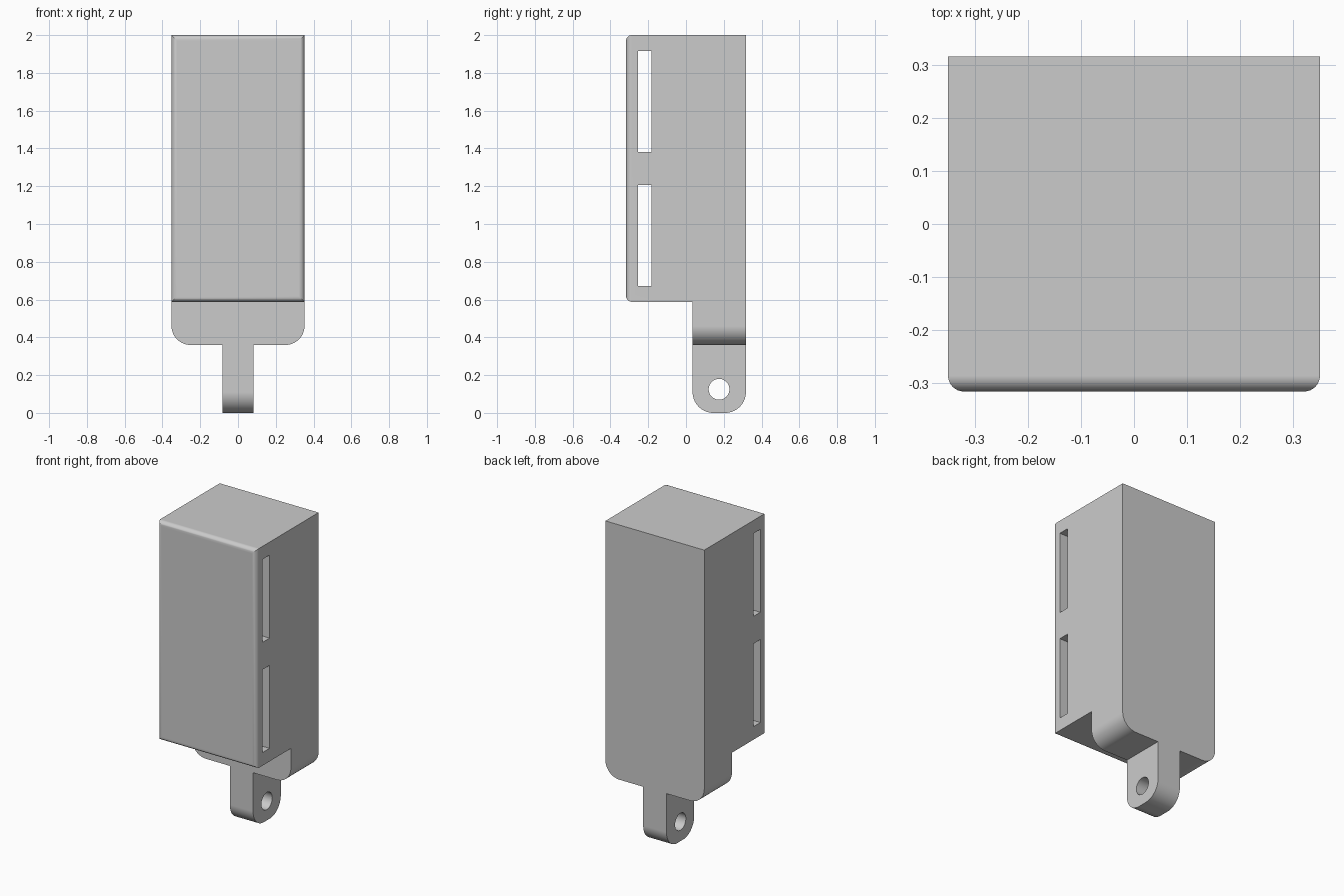
import bpy, bmesh, math
from mathutils import Matrix, Vector

if "Cube" in bpy.data.objects:
    bpy.data.objects.remove(bpy.data.objects["Cube"])

grey = bpy.data.materials.new("plain grey")
grey.use_nodes = True
colour = (0.6, 0.6, 0.6, 1)
grey.diffuse_color = colour
grey.node_tree.nodes["Principled BSDF"].inputs["Base Color"].default_value = colour

HALF_W, HALF_D = 0.352, 0.317
STEP_Y, STEP_Z, BASE_Z = 0.035, 0.588, 0.36


def add_object(name, bm):
    bmesh.ops.recalc_face_normals(bm, faces=bm.faces)
    mesh = bpy.data.meshes.new(name)
    bm.to_mesh(mesh)
    bm.free()
    mesh.materials.append(grey)
    obj = bpy.data.objects.new(name, mesh)
    bpy.context.collection.objects.link(obj)
    return obj


def extrude_side(profile, half_width):
    """Extrude a (y, z) outline across x."""
    bm = bmesh.new()
    face = bm.faces.new([bm.verts.new((-half_width, y, z)) for y, z in profile])
    new = bmesh.ops.extrude_face_region(bm, geom=[face])["geom"]
    verts = [v for v in new if isinstance(v, bmesh.types.BMVert)]
    bmesh.ops.translate(bm, verts=verts, vec=(2 * half_width, 0, 0))
    return bm


def round_edges(bm, rule, radius, segments):
    edges = [e for e in bm.edges if rule(e.verts[0].co, e.verts[1].co)]
    bmesh.ops.bevel(bm, geom=edges, offset=radius, segments=segments,
                    profile=0.5, affect='EDGES', clamp_overlap=True)


def cut(obj, bm):
    cutter = add_object("cutter", bm)
    cutter.hide_render = True
    mod = obj.modifiers.new("cut", 'BOOLEAN')
    mod.operation, mod.solver, mod.object = 'DIFFERENCE', 'EXACT', cutter
    bpy.context.view_layer.objects.active = obj
    bpy.ops.object.modifier_apply(modifier=mod.name)
    bpy.data.objects.remove(cutter)


def finish(obj):
    bpy.ops.object.select_all(action='DESELECT')
    obj.select_set(True)
    bpy.context.view_layer.objects.active = obj
    bpy.ops.object.shade_smooth_by_angle(angle=math.radians(30))
    mod = obj.modifiers.new("flat faces", 'WEIGHTED_NORMAL')
    mod.keep_sharp = True


# Stepped housing with softened front rim and rounded lower corners
bm = extrude_side([(-HALF_D, STEP_Z), (STEP_Y, STEP_Z), (STEP_Y, BASE_Z),
                   (HALF_D, BASE_Z), (HALF_D, 2), (-HALF_D, 2)], HALF_W)
round_edges(bm, lambda a, b: max(a.y, b.y) < -HALF_D + 0.001, 0.03, 8)
round_edges(bm, lambda a, b: max(a.z, b.z) < BASE_Z + 0.001
            and abs(a.x - b.x) < 0.001, 0.1, 14)
housing = add_object("housing", bm)

# Strap slots running right through the housing
for low, high in ((0.672, 1.206), (1.382, 1.916)):
    cut(housing, extrude_side([(-0.254, low), (-0.182, low),
                               (-0.182, high), (-0.254, high)], 0.5))
finish(housing)

# Mounting tab with rounded end and pivot hole
bm = extrude_side([(STEP_Y, 0), (HALF_D, 0), (HALF_D, BASE_Z), (STEP_Y, BASE_Z)], 0.083)
round_edges(bm, lambda a, b: max(a.z, b.z) < 0.001 and abs(a.y - b.y) < 0.001, 0.11, 14)
tab = add_object("mounting_tab", bm)
hole = bmesh.new()
bmesh.ops.create_cone(hole, cap_ends=True, segments=48, radius1=0.055, radius2=0.055, depth=1,
                      matrix=Matrix.Translation(Vector((0, 0.175, 0.125)))
                      @ Matrix.Rotation(math.pi / 2, 4, 'Y'))
cut(tab, hole)
finish(tab)
